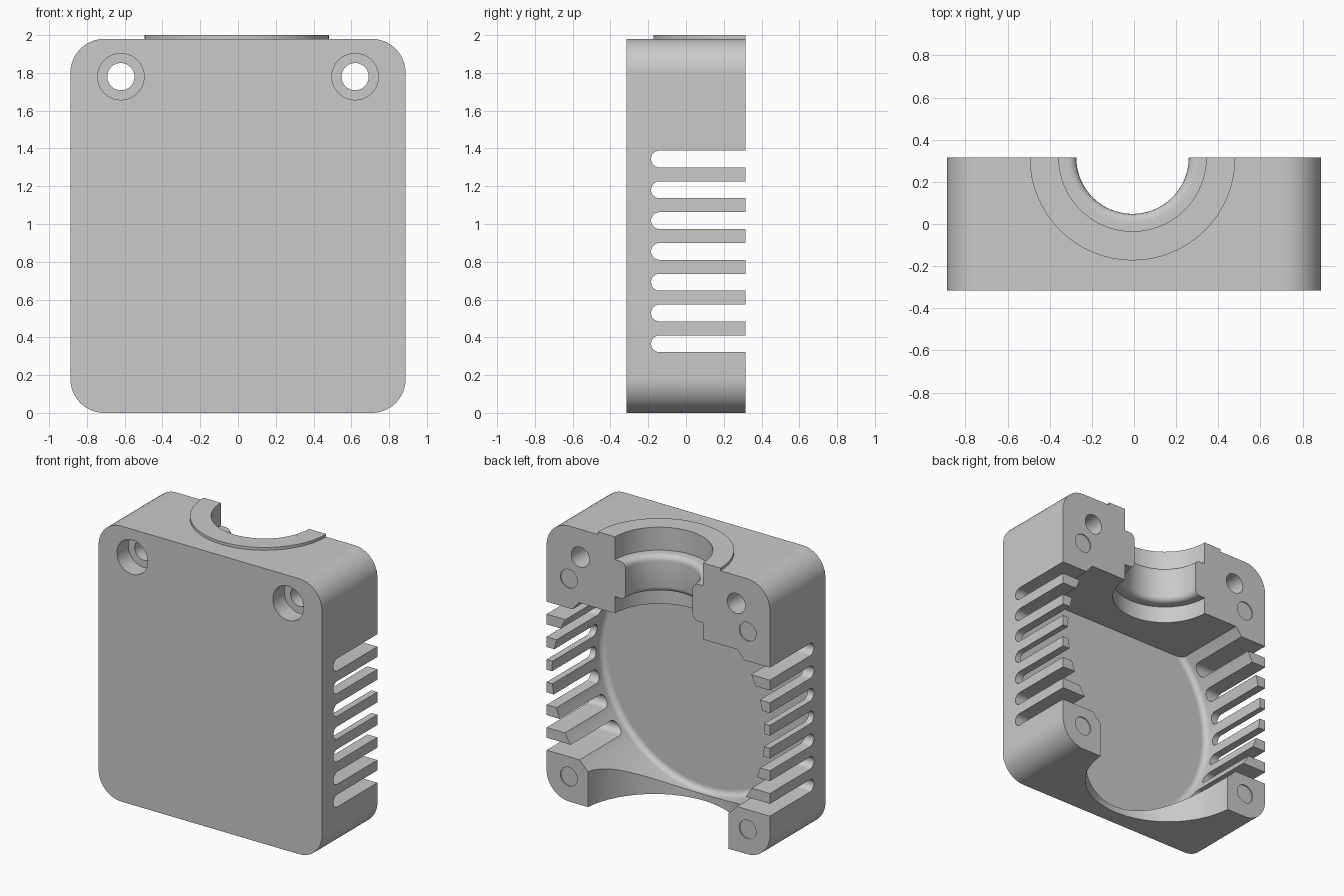
import bpy, bmesh, math
from mathutils import Matrix, Vector

cube = bpy.data.objects.get("Cube")
if cube:
    bpy.data.objects.remove(cube, do_unlink=True)

W, D, H = 0.8875, 0.315, 1.98       # half width, half depth, body height
CORNER = 0.18
FAN_Z = 0.889                       # height of the round cavity's axis
TO_Y = Matrix.Rotation(-math.pi / 2, 4, 'X')   # turns a z axis into a y axis

gray = bpy.data.materials.new("light gray plastic")
gray.use_nodes = True
gray.diffuse_color = (0.59, 0.59, 0.59, 1)
gray.node_tree.nodes["Principled BSDF"].inputs["Base Color"].default_value = gray.diffuse_color


def finish(name, bm):
    bmesh.ops.recalc_face_normals(bm, faces=bm.faces)
    mesh = bpy.data.meshes.new(name)
    bm.to_mesh(mesh)
    bm.free()
    mesh.materials.append(gray)
    obj = bpy.data.objects.new(name, mesh)
    bpy.context.collection.objects.link(obj)
    return obj


def lathe(name, profile, centre, along_y=False, steps=64, ceiling=None):
    """Solid of revolution from (radius, height) points."""
    bm = bmesh.new()
    verts = [bm.verts.new((r, 0, h)) for r, h in profile]
    edges = [bm.edges.new(pair) for pair in zip(verts, verts[1:])]
    bmesh.ops.spin(bm, geom=verts + edges, cent=(0, 0, 0), axis=(0, 0, 1),
                   angle=math.tau, steps=steps)
    bmesh.ops.remove_doubles(bm, verts=bm.verts, dist=1e-5)
    turn = TO_Y if along_y else Matrix()
    bmesh.ops.transform(bm, matrix=Matrix.Translation(centre) @ turn, verts=bm.verts)
    if ceiling is not None:
        geom = bm.verts[:] + bm.edges[:] + bm.faces[:]
        cut = bmesh.ops.bisect_plane(bm, geom=geom, plane_co=(0, 0, ceiling),
                                     plane_no=(0, 0, 1), clear_outer=True)
        rim = [e for e in cut["geom_cut"] if isinstance(e, bmesh.types.BMEdge)]
        bmesh.ops.contextual_create(bm, geom=rim)
    return finish(name, bm)


def rod(name, r, centre, y0, y1):
    return lathe(name, [(0, y0), (r, y0), (r, y1), (0, y1)],
                 (centre[0], 0, centre[1]), True, 40)


def prism(name, outline, axis, length):
    """Extrude a closed outline of 3D points along an axis."""
    bm = bmesh.new()
    face = bm.faces.new([bm.verts.new(p) for p in outline])
    moved = bmesh.ops.extrude_face_region(bm, geom=[face])["geom"]
    bmesh.ops.translate(bm, vec=Vector(axis) * length,
                        verts=[v for v in moved if isinstance(v, bmesh.types.BMVert)])
    return finish(name, bm)


def combine(target, other, operation='DIFFERENCE'):
    mod = target.modifiers.new("join", 'BOOLEAN')
    mod.operation = operation
    mod.solver = 'EXACT'
    mod.object = other
    bpy.context.view_layer.objects.active = target
    bpy.ops.object.modifier_apply(modifier=mod.name)
    bpy.data.objects.remove(other, do_unlink=True)


def arc(cx, cy, r, start, end, n):
    angles = [math.radians(start + (end - start) * i / n) for i in range(n + 1)]
    return [(cx + r * math.cos(a), cy + r * math.sin(a)) for a in angles]


# Rounded block, left deeper than needed until the rear split
outline = []
for i, (sx, top) in enumerate([(1, 1), (-1, 1), (-1, 0), (1, 0)]):
    z = H - CORNER if top else CORNER
    outline += arc(sx * (W - CORNER), z, CORNER, 90 * i, 90 * i + 90, 16)
housing = prism("half_housing", [(x, -D, z) for x, z in outline], (0, 1, 0), 1.0)

# Raised collar around the top opening
MOUNT = (-0.007, D, 0)
combine(housing, lathe("top_collar", [(0, 1.9), (0.488, 1.9), (0.488, 2), (0, 2)], MOUNT),
        'UNION')

# Rear split
rear = [(-2, D, -1), (2, D, -1), (2, D, 3), (-2, D, 3)]
combine(housing, prism("rear_cutter", rear, (0, 1, 0), 2))

# Round cavity with a filleted floor and a flat ceiling
FLOOR, BORE, FILLET = -0.25, 0.845, 0.04
fillet = arc(BORE - FILLET, FLOOR + FILLET, FILLET, -90, 0, 6)
cavity = [(0, FLOOR), (BORE - FILLET - 0.005, FLOOR)] + fillet + [(BORE, 0.5), (0, 0.5)]
combine(housing, lathe("cavity_cutter", cavity, (0, 0, FAN_Z), True, 96, 1.45))

# Stepped mounting bore at the top, with rounded lips
neck, wide, lip = 0.267, 0.35, 0.04
lower_lip = arc(neck + lip, 1.57 + lip, lip, 270, 180, 5)
upper_lip = arc(neck + lip, 1.835 - lip, lip, 180, 90, 5)
bore = [(0, 1.3), (wide, 1.3), (wide, 1.57)] + lower_lip + upper_lip
bore += [(wide, 1.835), (wide, 2.2), (0, 2.2)]
combine(housing, lathe("bore_cutter", bore, MOUNT))

# Outlet through the bottom wall
combine(housing, lathe("outlet_cutter", [(0, -0.2), (0.56, -0.2), (0.56, 0.6), (0, 0.6)],
                       (0, 0.36, 0)))

# Cooling slots on both sides
for side in (-1, 1):
    for i in range(7):
        z, r = 0.366 + 0.163 * i, 0.0445
        shape = arc(-0.185 + r, z, r, 90, 270, 12) + [(0.6, z - r), (0.6, z + r)]
        combine(housing, prism("slot_cutter", [(side * 0.55, y, zz) for y, zz in shape],
                               (side, 0, 0), 0.6))

# Counterbored screw holes and shallow rear sockets
for side in (-1, 1):
    x = side * 0.62
    combine(housing, rod("screw_cutter", 0.072, (x, 1.78), -0.6, 0.6))
    combine(housing, rod("counterbore_cutter", 0.123, (x, 1.78), -0.6, -D + 0.13))
    for z in (FAN_Z - 0.711, FAN_Z + 0.711):
        combine(housing, rod("socket_cutter", 0.067, (side * 0.711, z), D - 0.008, 0.6))

bpy.ops.object.select_all(action='DESELECT')
housing.select_set(True)
bpy.context.view_layer.objects.active = housing
bpy.ops.object.shade_smooth_by_angle(angle=math.radians(30))
